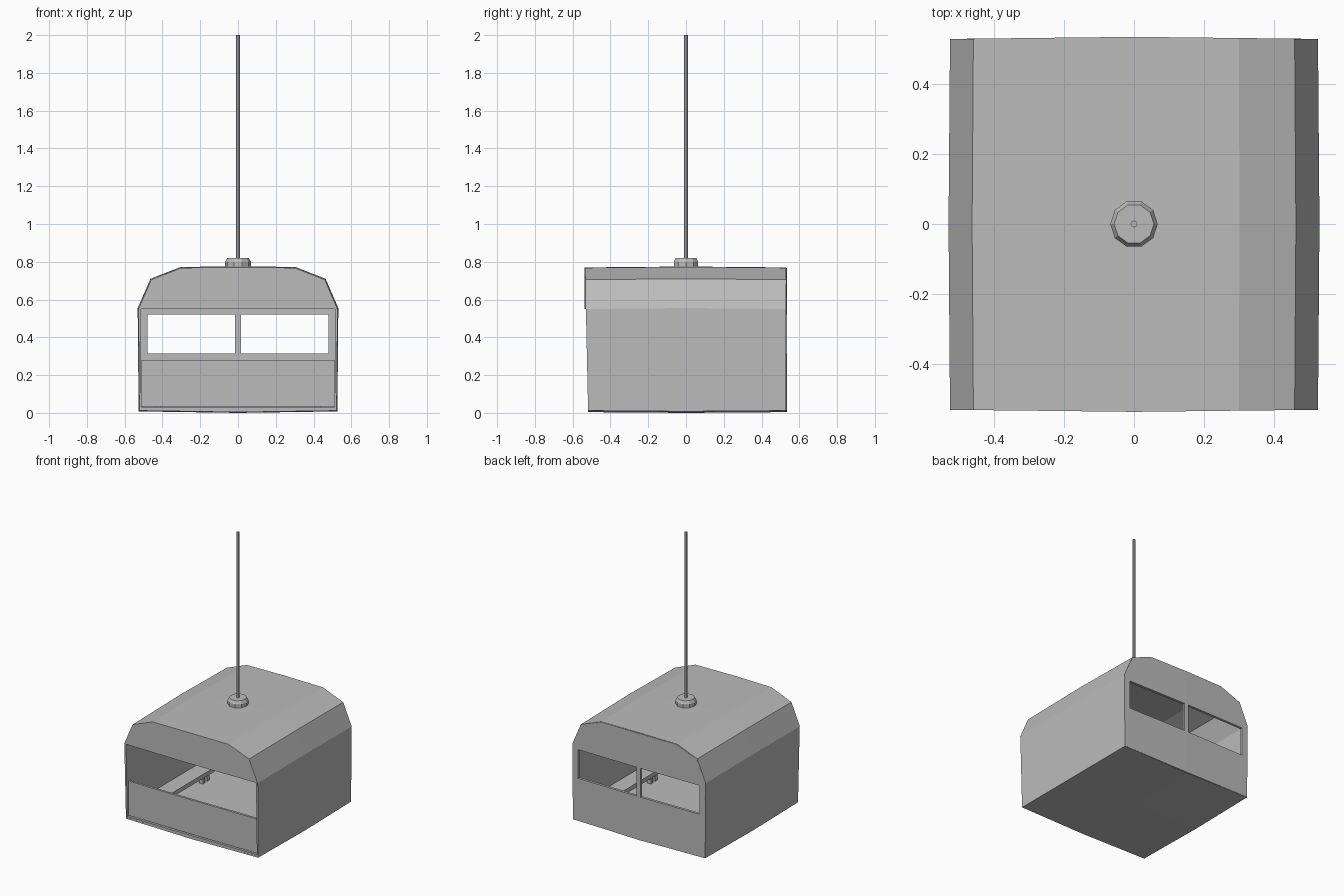
import bpy, bmesh, math

if "Cube" in bpy.data.objects:
    bpy.data.objects.remove(bpy.data.objects["Cube"])

grey = bpy.data.materials.new("cabin grey")
grey.diffuse_color = (0.5, 0.5, 0.5, 1)
grey.use_nodes = True
grey.node_tree.nodes["Principled BSDF"].inputs["Base Color"].default_value = grey.diffuse_color


def finish(name, bm):
    bmesh.ops.recalc_face_normals(bm, faces=bm.faces)
    mesh = bpy.data.meshes.new(name)
    bm.to_mesh(mesh)
    bm.free()
    mesh.materials.append(grey)
    obj = bpy.data.objects.new(name, mesh)
    bpy.context.collection.objects.link(obj)
    return obj


def box(name, x0, x1, y0, y1, z0, z1):
    bm = bmesh.new()
    bmesh.ops.create_cube(bm, size=1)
    for v in bm.verts:
        v.co.x = x0 if v.co.x < 0 else x1
        v.co.y = y0 if v.co.y < 0 else y1
        v.co.z = z0 if v.co.z < 0 else z1
    return finish(name, bm)


def panel(name, half, y0, y1, bulge):
    """Mirrored slab from a right-half (x, z) outline, swelling in y towards the centre."""
    bm = bmesh.new()
    for s in (1, -1):
        rings = [[bm.verts.new((s * x, y + bulge * (1 - x / 0.53), z)) for x, z in half]
                 for y in (y0, y1)]
        n = len(half)
        bm.faces.new(rings[0])
        bm.faces.new(rings[1])
        for i in range(n):
            j = (i + 1) % n
            if half[i][0] or half[j][0]:  # no wall along the centre line
                bm.faces.new((rings[0][i], rings[0][j], rings[1][j], rings[1][i]))
    bmesh.ops.remove_doubles(bm, verts=bm.verts, dist=1e-5)
    return finish(name, bm)


def turned(name, rings, sides):
    """Closed turned part from (radius, z) rings."""
    bm = bmesh.new()
    loops = [[bm.verts.new((r * math.cos(2 * math.pi * i / sides),
                            r * math.sin(2 * math.pi * i / sides), z))
              for i in range(sides)] for r, z in rings]
    bm.faces.new(loops[0])
    bm.faces.new(loops[-1])
    for a, b in zip(loops, loops[1:]):
        for i in range(sides):
            j = (i + 1) % sides
            bm.faces.new((a[i], a[j], b[j], b[i]))
    return finish(name, bm)


# Cabin shell: floor, side walls and roof as one thin tube, swelling slightly mid-length
right = [(0.522, 0.012), (0.527, 0.55), (0.46, 0.705), (0.30, 0.768)]
outline = [(0, 0.004)] + right + [(0, 0.77)] + [(-x, z) for x, z in reversed(right)]
bm = bmesh.new()
rows = []
for y, wide, lift in ((-0.53, 1, 0), (0, 1.008, 0.005), (0.53, 1, 0)):
    row = []
    for x, z in outline:
        yy = y + 0.012 * (1 - min(z, 0.55) / 0.55) if y < 0 else y
        row.append(bm.verts.new((x * wide, yy, z + (lift if z > 0.3 else -lift * 0.8))))
    rows.append(row)
for a, b in zip(rows, rows[1:]):
    for i in range(len(outline)):
        j = (i + 1) % len(outline)
        bm.faces.new((a[i], a[j], b[j], b[i]))
shell = finish("cabin_shell", bm)
mod = shell.modifiers.new("thickness", "SOLIDIFY")
mod.thickness = 0.014
mod.offset = -1

# Back wall with two cut windows
back = panel("back_wall", [(0, 0.006), (0.52, 0.014)] + [(x - 0.003, z - 0.002) for x, z in right[1:]]
             + [(0, 0.768)], 0.512, 0.53, 0.006)
for s in (1, -1):
    cutter = box("window_cutter", *sorted((s * 0.016, s * 0.48)), 0.45, 0.6, 0.315, 0.52)
    cutter.hide_render = True
    cutter.hide_viewport = True
    cut = back.modifiers.new("window", "BOOLEAN")
    cut.object = cutter
    cut.solver = "EXACT"

# Front gable above the opening, and the recessed half-height door
panel("front_gable", [(0, 0.55), (0.527, 0.55), (0.46, 0.705), (0.30, 0.768), (0, 0.77)],
      -0.532, -0.516, -0.006)
panel("front_door", [(0, 0.035), (0.51, 0.035), (0.51, 0.28), (0, 0.28)], -0.508, -0.492, -0.004)
panel("door_sill", [(0, 0.006), (0.515, 0.014), (0.515, 0.03), (0, 0.03)], -0.517, -0.49, -0.003)

# Side benches on short paired legs
for s in (1, -1):
    box("bench_seat", *sorted((s * 0.40, s * 0.515)), -0.47, 0.47, 0.065, 0.095)
    for y in (-0.25, -0.2, 0.2, 0.25):
        box("bench_leg", *sorted((s * 0.41, s * 0.44)), y - 0.012, y + 0.012, 0.012, 0.066)

# Roof hub and hanger pole
turned("roof_hub", [(0.068, 0.765), (0.068, 0.80), (0.057, 0.82)], 10)
turned("hanger_pole", [(0.01, 0.81), (0.01, 2.0)], 8)
